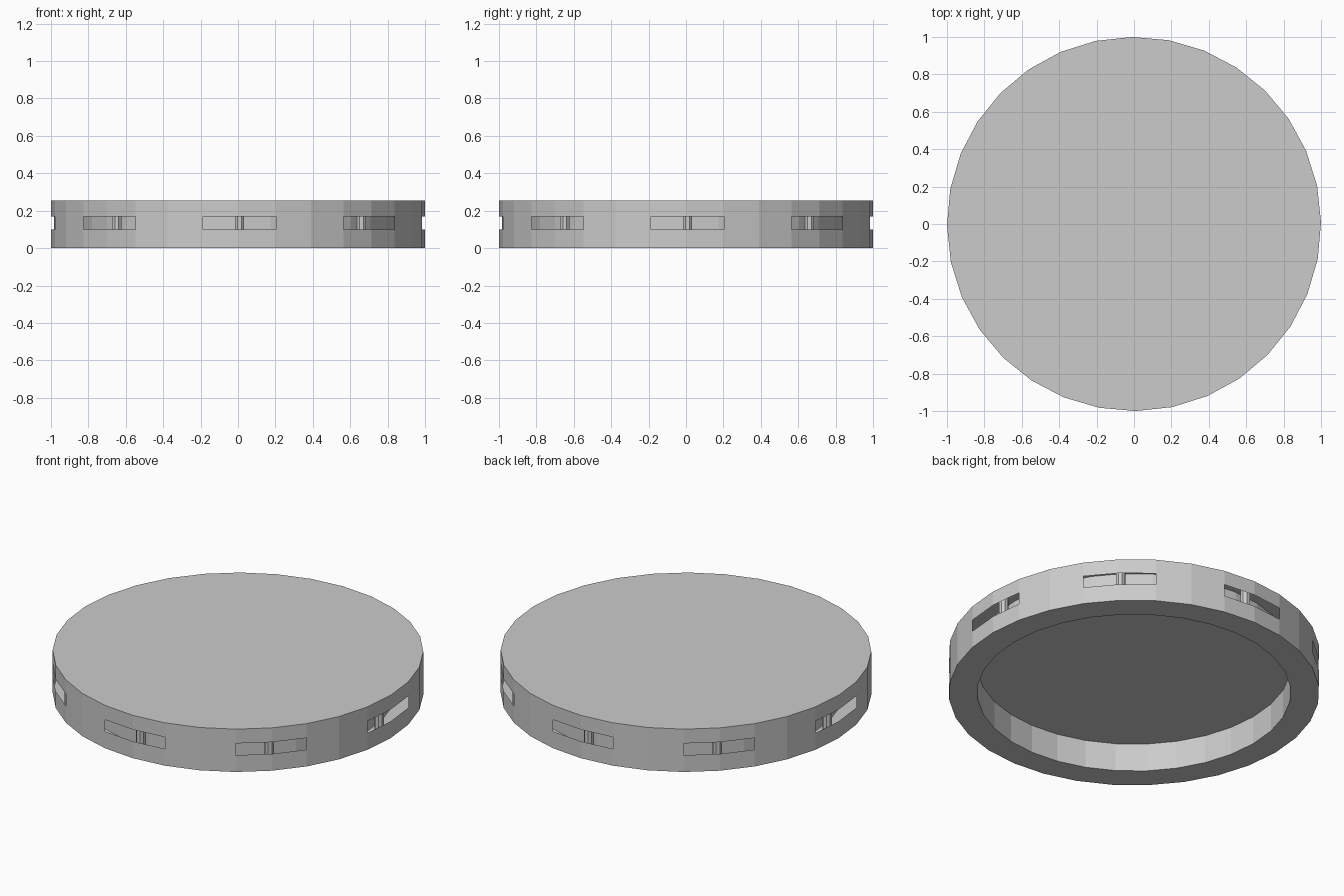
import bpy
import bmesh
from math import cos, sin, pi, radians

SIDES = 32
OUTER, INNER = 1.0, 0.846
TOP, CEILING = 0.255, 0.167
SLOT_LOW, SLOT_HIGH = 0.10, 0.17
TURN = radians(0.5)

cube = bpy.data.objects.get("Cube")
if cube:
    bpy.data.objects.remove(cube, do_unlink=True)

grey = bpy.data.materials.new("plain grey")
grey.use_nodes = True
colour = (0.6, 0.6, 0.6, 1)
grey.diffuse_color = colour
grey.node_tree.nodes["Principled BSDF"].inputs["Base Color"].default_value = colour


def ring(bm, radius, z, sides=SIDES, turn=TURN, centre=(0, 0)):
    """A closed loop of vertices."""
    return [bm.verts.new((centre[0] + radius * cos(turn + 2 * pi * i / sides),
                          centre[1] + radius * sin(turn + 2 * pi * i / sides), z))
            for i in range(sides)]


def bridge(bm, low, high, skip=lambda i: False):
    """Quads between two loops, leaving out the skipped segments."""
    n = len(low)
    for i in range(n):
        if not skip(i):
            j = (i + 1) % n
            bm.faces.new((low[i], low[j], high[j], high[i]))


def finish(bm, name):
    mesh = bpy.data.meshes.new(name)
    bm.to_mesh(mesh)
    bm.free()
    mesh.materials.append(grey)
    obj = bpy.data.objects.new(name, mesh)
    bpy.context.collection.objects.link(obj)
    return obj


# Hollow casing: slotted outer wall, top disc, bottom rim
bm = bmesh.new()
loops = [ring(bm, OUTER, z) for z in (0, SLOT_LOW, SLOT_HIGH, TOP)]
bridge(bm, loops[0], loops[1])
bridge(bm, loops[1], loops[2], skip=lambda i: i % 4 in (0, 3))
bridge(bm, loops[2], loops[3])
bm.faces.new(loops[3])
rim = ring(bm, INNER, 0)
bridge(bm, rim, loops[0])
for face in bm.faces:
    if face.calc_center_median().z < 0.001:
        if face.normal.z > 0 or (face.normal_update() or face.normal.z > 0):
            face.normal_flip()
finish(bm, "slotted_casing")

# Inner wall, its outer side showing through the slots
bm = bmesh.new()
bridge(bm, ring(bm, INNER, CEILING), ring(bm, INNER, TOP - 0.001))
bridge(bm, ring(bm, INNER + 0.001, 0.001), ring(bm, INNER + 0.001, CEILING))
finish(bm, "inner_wall")

# Recess open at the bottom, facing inwards and down
bm = bmesh.new()
low, high = ring(bm, INNER, 0), ring(bm, INNER, CEILING)
bridge(bm, high, low)
bm.faces.new(high[::-1])
finish(bm, "bottom_recess")

# Eight-sided pins behind the slots
for k in range(8):
    angle = TURN + k * pi / 4
    centre = (0.925 * cos(angle), 0.925 * sin(angle))
    bm = bmesh.new()
    turn = angle + pi / 8
    bridge(bm, ring(bm, 0.027, 0.001, 8, turn, centre),
           ring(bm, 0.027, TOP - 0.001, 8, turn, centre))
    finish(bm, f"slot_pin_{k + 1}")
